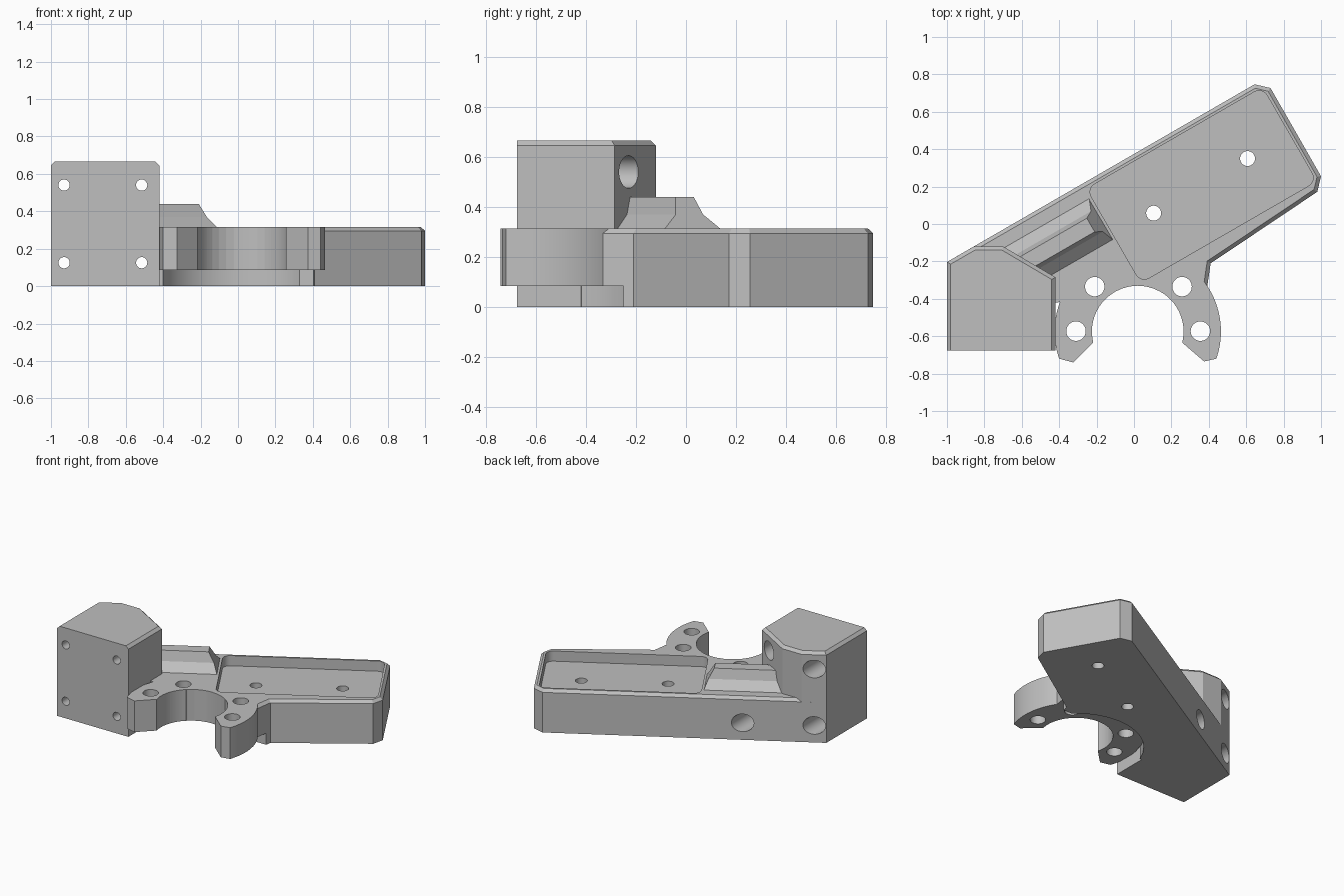
import bpy
import bmesh
from math import radians, cos, sin
from mathutils import Matrix, Vector

if "Cube" in bpy.data.objects:
    bpy.data.objects.remove(bpy.data.objects["Cube"])

TILT = Matrix.Rotation(radians(30), 4, "Z")   # direction of the long tray
RING = Vector((0.02, -0.575))                 # centre of the clamp bore
DECK = 0.315                                  # top of the tray
LIFT = 0.085                                  # underside of the clamp

grey = bpy.data.materials.new("plain grey")
grey.use_nodes = True
grey.diffuse_color = (0.52, 0.52, 0.52, 1)
grey.node_tree.nodes["Principled BSDF"].inputs["Base Color"].default_value = (0.52, 0.52, 0.52, 1)


def loft(name, ring_a, ring_b, bevel_sides=(), bevel=0.02):
    """Solid between two matching rings; chosen edges of the second ring are chamfered."""
    bm = bmesh.new()
    a = [bm.verts.new(p) for p in ring_a]
    b = [bm.verts.new(p) for p in ring_b]
    n = len(a)
    bm.faces.new(a[::-1])
    bm.faces.new(b)
    for i in range(n):
        j = (i + 1) % n
        bm.faces.new((a[i], a[j], b[j], b[i]))
    bmesh.ops.recalc_face_normals(bm, faces=bm.faces)
    if bevel_sides:
        edges = [bm.edges.get((b[i], b[(i + 1) % n])) for i in bevel_sides]
        bmesh.ops.bevel(bm, geom=edges, offset=bevel, segments=1, affect="EDGES")
    mesh = bpy.data.meshes.new(name)
    bm.to_mesh(mesh)
    bm.free()
    obj = bpy.data.objects.new(name, mesh)
    mesh.materials.append(grey)
    bpy.context.collection.objects.link(obj)
    return obj


def prism(name, pts, z0, z1, bevel_sides=()):
    return loft(name, [(p[0], p[1], z0) for p in pts],
                [(p[0], p[1], z1) for p in pts], bevel_sides)


def arc(centre, r, start, end, steps):
    angles = [radians(start + (end - start) * i / steps) for i in range(steps + 1)]
    return [(centre[0] + r * cos(t), centre[1] + r * sin(t)) for t in angles]


def post(name, x, y, r, z0=-1, z1=1):
    return prism(name, arc((x, y), r, 0, 350, 35), z0, z1)


def rod(name, x, z, r, y0, y1):
    circle = arc((x, z), r, 0, 350, 35)
    return loft(name, [(p[0], y0, p[1]) for p in circle], [(p[0], y1, p[1]) for p in circle])


def combine(target, tool, operation):
    mod = target.modifiers.new(operation.lower(), "BOOLEAN")
    mod.operation = operation
    mod.solver = "EXACT"
    mod.object = tool
    bpy.ops.object.select_all(action="DESELECT")
    bpy.context.view_layer.objects.active = target
    target.select_set(True)
    bpy.ops.object.modifier_apply(modifier=mod.name)
    bpy.data.objects.remove(tool)


# Tray and base footprint, chamfered round the top of the tray
outline = [(-1, -0.675), (-0.42, -0.675), (-0.42, -0.42), (0.39, -0.345), (0.41, -0.21),
           (0.98, 0.172), (1, 0.255), (0.73, 0.727), (0.645, 0.747), (-1, -0.203)]
bracket = prism("mounting_bracket", outline, 0, DECK, range(3, 9))

# Clearance under the clamp
combine(bracket, post("round_clearance", *RING, 0.45, -1, LIFT), "DIFFERENCE")
combine(bracket, prism("straight_clearance", [(-0.285, -0.9), (0.8, -0.9), (0.8, -0.25),
                                              (-0.285, -0.25)], -1, LIFT), "DIFFERENCE")

# Open clamp ring with pointed jaws
jaws = (arc(RING, 0.445, -19, 199, 40) + [(-0.325, -0.74)]
        + arc(RING, 0.245, 194, -14, 40) + [(0.375, -0.735)])
combine(bracket, prism("clamp", jaws, LIFT, DECK), "UNION")

# Upright screw block
block = [(-1, -0.675), (-0.42, -0.675), (-0.42, -0.285), (-0.7, -0.12),
         (-0.856, -0.12), (-1, -0.203)]
combine(bracket, prism("upright_block", block, 0, 0.665, range(1, 6)), "UNION")

# Faceted ridge between block and tray: half width, height, end position
half = [(0.126, DECK - 0.01, -0.138), (0.126, DECK, -0.14), (0.063, 0.37, -0.165),
        (0.042, 0.44, -0.203)]
profile = [(0.111 - w, z, u) for w, z, u in half]
profile += [(0.111 + w, z, u) for w, z, u in reversed(half)]
ridge = loft("ridge", [TILT @ Vector((-0.72, v, z)) for v, z, u in profile],
             [TILT @ Vector((u, v, z)) for v, z, u in profile])
combine(bracket, ridge, "UNION")

# Rounded pocket in the tray
corners = [(0.91, 0.24, 0), (-0.075, 0.24, 90), (-0.075, -0.24, 180), (0.91, -0.24, 270)]
pocket = [TILT @ Vector((*p, 0)) for u, v, t in corners
          for p in arc((u, v), 0.05, t, t + 90, 6)]
combine(bracket, prism("pocket", pocket, 0.24, 1), "DIFFERENCE")

# Bore and vertical holes
combine(bracket, post("bore", *RING, 0.245), "DIFFERENCE")
for x, y, r in [(-0.21, -0.335, 0.052), (0.257, -0.335, 0.052), (-0.31, -0.573, 0.052),
                (0.355, -0.573, 0.052), (0.105, 0.058, 0.04), (0.607, 0.35, 0.04)]:
    combine(bracket, post("hole", x, y, r), "DIFFERENCE")

# Screw holes through the block, with wide recesses from the back
for x in (-0.93, -0.515):
    for z in (0.125, 0.54):
        combine(bracket, rod("screw_hole", x, z, 0.03, -1, 1), "DIFFERENCE")
        combine(bracket, rod("screw_recess", x, z, 0.065, -0.48, 1), "DIFFERENCE")

bracket.select_set(True)
bpy.context.view_layer.objects.active = bracket
bpy.ops.object.shade_smooth_by_angle(angle=radians(20))
